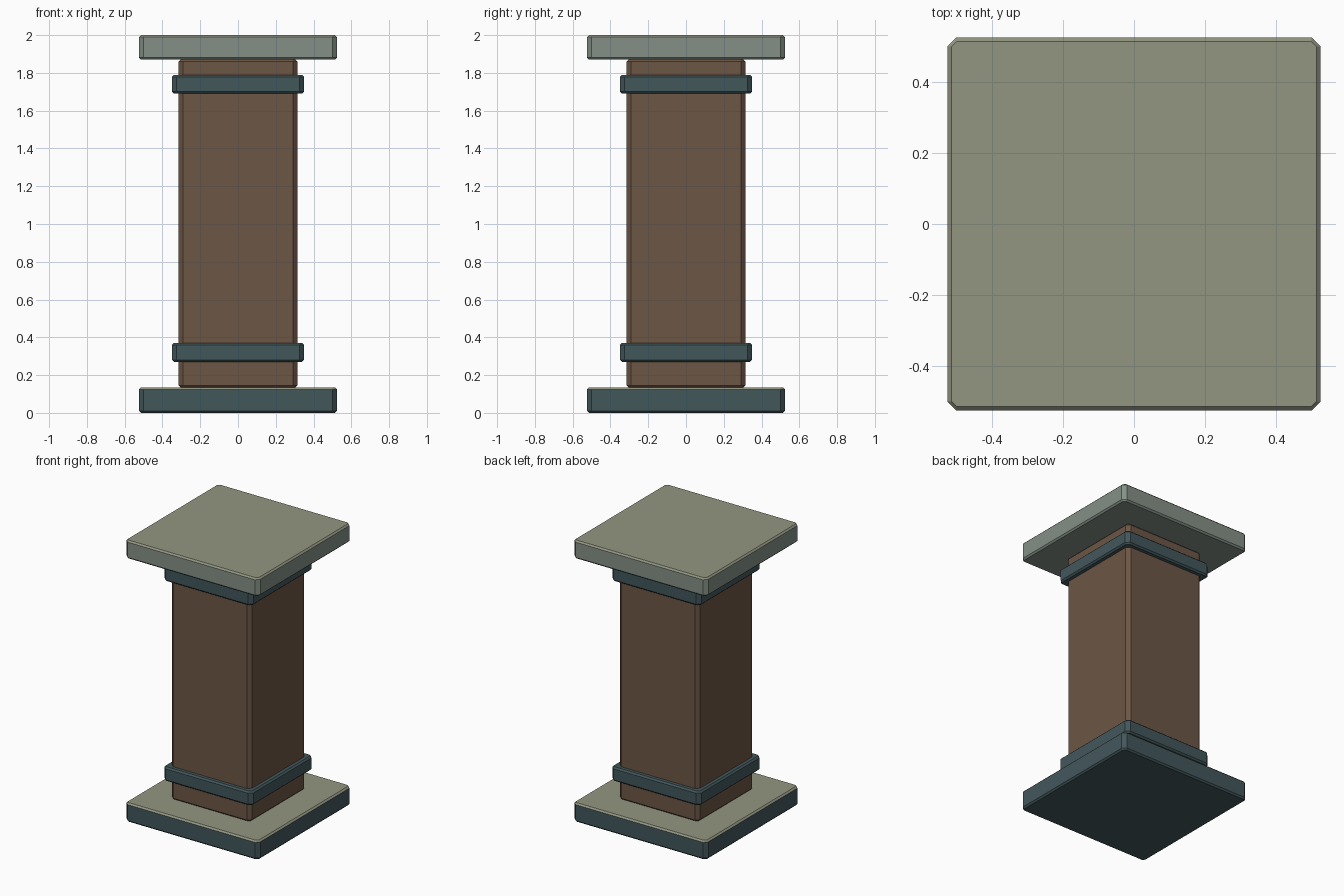
import bpy, bmesh

if "Cube" in bpy.data.objects:
    bpy.data.objects.remove(bpy.data.objects["Cube"])


def material(name, rgb):
    m = bpy.data.materials.new(name)
    m.diffuse_color = (*rgb, 1)
    m.use_nodes = True
    m.node_tree.nodes["Principled BSDF"].inputs["Base Color"].default_value = m.diffuse_color
    return m


stone_top = material("pale_stone", (0.29, 0.30, 0.22))
stone_side = material("grey_stone", (0.23, 0.28, 0.24))
slate = material("slate", (0.055, 0.095, 0.105))
brown = material("brown", (0.15, 0.095, 0.06))


def outline(half, cut):
    """Square with its four corners cut, counter-clockwise."""
    a = half - cut
    return [(half, -a), (half, a), (a, half), (-a, half),
            (-half, a), (-half, -a), (-a, -half), (a, -half)]


def block(name, half, z0, z1, side, top=None, cut=0.025, edge=0.011):
    """Square block with chamfered corners and rims, flat shaded."""
    bm = bmesh.new()
    levels = [(half - edge, cut * 0.6, z0), (half, cut, z0 + edge),
              (half, cut, z1 - edge), (half - edge, cut * 0.6, z1)]
    rings = [[bm.verts.new((x, y, z)) for x, y in outline(h, c)]
             for h, c, z in levels]
    for lo, hi in zip(rings, rings[1:]):
        for i in range(8):
            j = (i + 1) % 8
            bm.faces.new((lo[i], lo[j], hi[j], hi[i]))
    bm.faces.new(rings[0][::-1])
    bm.faces.new(rings[-1])
    bm.normal_update()
    # upward faces may carry a second colour
    for f in bm.faces:
        f.material_index = 1 if top and f.normal.z > 0.3 else 0
    mesh = bpy.data.meshes.new(name)
    mesh.materials.append(side)
    if top:
        mesh.materials.append(top)
    bm.to_mesh(mesh)
    bm.free()
    obj = bpy.data.objects.new(name, mesh)
    bpy.context.collection.objects.link(obj)
    return obj


# Base slab, shaft and cap slab
block("base_slab", 0.525, 0.0, 0.135, slate, stone_top)
block("shaft", 0.315, 0.135, 1.87, brown)
block("cap_slab", 0.525, 1.87, 2.0, stone_side, stone_top)

# Bands around the shaft
for name, z in (("lower_band", 0.27), ("upper_band", 1.69)):
    block(name, 0.35, z, z + 0.1, slate)
